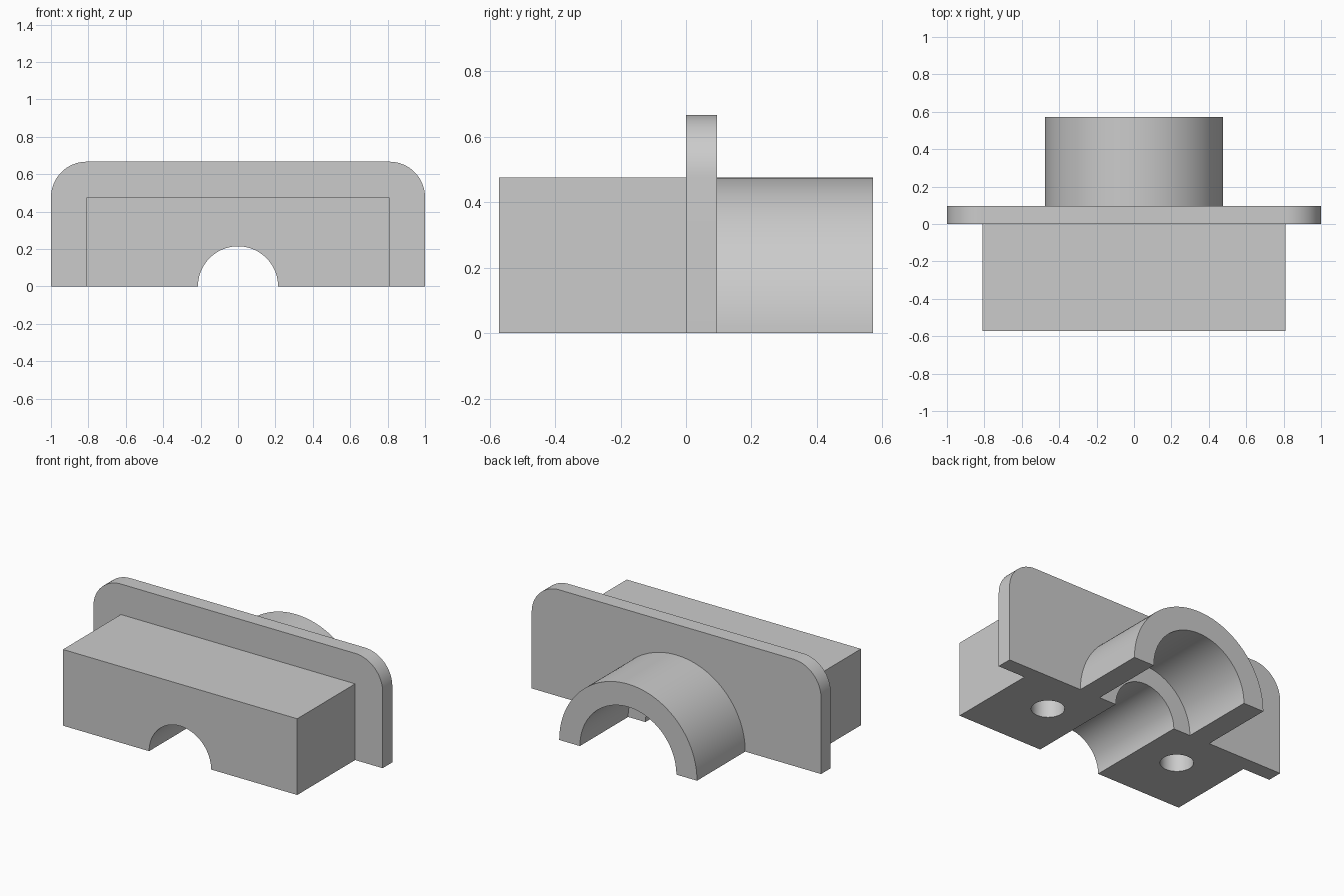
import bpy
import bmesh
from math import pi, cos, sin

if "Cube" in bpy.data.objects:
    bpy.data.objects.remove(bpy.data.objects["Cube"], do_unlink=True)

U = 2 / 21            # design unit: the flange is 21 units wide
BORE = 2.25 * U       # shaft bore radius

grey = bpy.data.materials.new("plain grey")
grey.use_nodes = True
grey.diffuse_color = (0.6, 0.6, 0.6, 1)
grey.node_tree.nodes["Principled BSDF"].inputs["Base Color"].default_value = (0.6, 0.6, 0.6, 1)


def arc(cx, cz, r, start, end, steps):
    """Points along an arc in the xz plane."""
    angles = [start + (end - start) * i / steps for i in range(steps + 1)]
    return [(cx + r * cos(a), cz + r * sin(a)) for a in angles]


def extrude_profile(name, outline, y0, y1):
    """Solid made by sweeping an xz outline from y0 to y1."""
    bm = bmesh.new()
    face = bm.faces.new([bm.verts.new((x, y0, z)) for x, z in outline])
    swept = bmesh.ops.extrude_face_region(bm, geom=[face])["geom"]
    verts = [v for v in swept if isinstance(v, bmesh.types.BMVert)]
    bmesh.ops.translate(bm, verts=verts, vec=(0, y1 - y0, 0))
    bmesh.ops.recalc_face_normals(bm, faces=bm.faces)
    mesh = bpy.data.meshes.new(name)
    bm.to_mesh(mesh)
    bm.free()
    mesh.materials.append(grey)
    obj = bpy.data.objects.new(name, mesh)
    bpy.context.collection.objects.link(obj)
    return obj


def activate(obj):
    bpy.ops.object.select_all(action="DESELECT")
    obj.select_set(True)
    bpy.context.view_layer.objects.active = obj


def drill(obj, x, y, radius, depth):
    """Blind round hole cut upward from the underside."""
    bpy.ops.mesh.primitive_cylinder_add(vertices=48, radius=radius, depth=2 * depth, location=(x, y, 0))
    cutter = bpy.context.object
    cutter.name = "hole_cutter"
    cutter.hide_render = True
    cutter.data.materials.append(grey)
    activate(obj)
    mod = obj.modifiers.new("hole", "BOOLEAN")
    mod.operation = "DIFFERENCE"
    mod.solver = "EXACT"
    mod.object = cutter
    bpy.ops.object.modifier_apply(modifier=mod.name)
    bpy.data.objects.remove(cutter, do_unlink=True)


# Half-round bore, listed from left to right along the underside
bore = arc(0, 0, BORE, pi, 0, 48)

# Main block with two screw holes in its underside
w, h = 8.5 * U, 5 * U
block = extrude_profile("block", bore + [(w, 0), (w, h), (-w, h), (-w, 0)], -6 * U, 0)
for side in (-1, 1):
    drill(block, side * 5 * U, -2 * U, U, 3 * U)

# Flange with rounded upper corners
w, h, r = 10.5 * U, 7 * U, 2 * U
corners = arc(w - r, h - r, r, 0, pi / 2, 16) + arc(r - w, h - r, r, pi / 2, pi, 16)
flange = extrude_profile("flange", bore + [(w, 0)] + corners + [(-w, 0)], 0, U)

# Half-tube collar with a wider counterbore
ring = arc(0, 0, 3.5 * U, pi, 0, 48) + arc(0, 0, 5 * U, 0, pi, 64)
collar = extrude_profile("collar", ring, U, 6 * U)

for obj in (block, flange, collar):
    activate(obj)
    bpy.ops.object.shade_smooth_by_angle()
